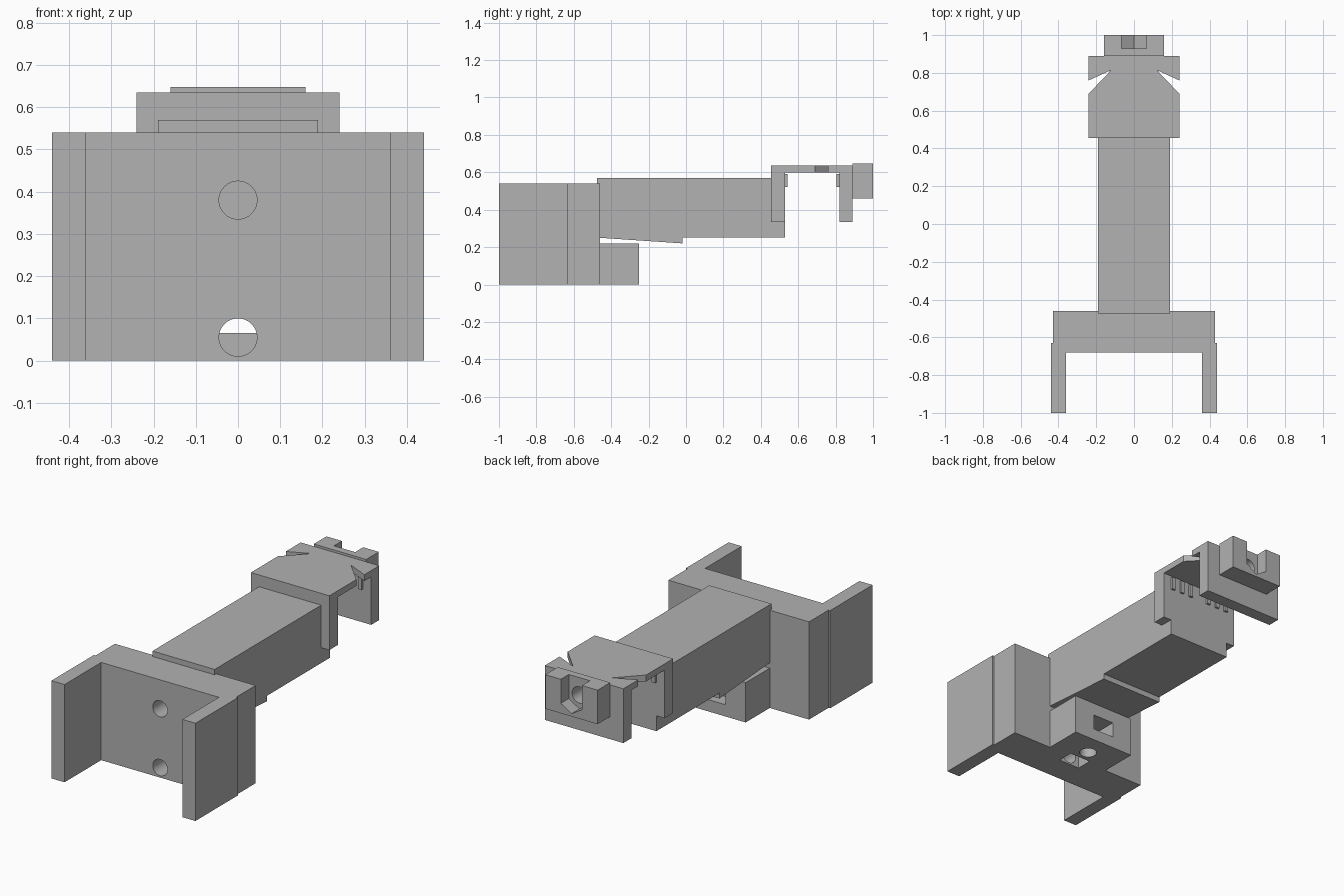
import bpy, bmesh, math
from mathutils import Matrix

cube = bpy.data.objects.get("Cube")
if cube:
    bpy.data.objects.remove(cube, do_unlink=True)

grey = bpy.data.materials.new("plain_grey")
grey.use_nodes = True
GREY = (0.445, 0.445, 0.445, 1)
grey.diffuse_color = GREY
grey.node_tree.nodes["Principled BSDF"].inputs["Base Color"].default_value = GREY


def finish(name, bm):
    """Turn a bmesh into a named object with the grey material."""
    bmesh.ops.recalc_face_normals(bm, faces=bm.faces)
    mesh = bpy.data.meshes.new(name)
    bm.to_mesh(mesh)
    bm.free()
    mesh.materials.append(grey)
    ob = bpy.data.objects.new(name, mesh)
    bpy.context.collection.objects.link(ob)
    return ob


def prism(name, points, axis, lo, hi):
    """Extrude a 2D outline along one axis."""
    place = {"x": lambda p, d: (d, p[0], p[1]),
             "y": lambda p, d: (p[0], d, p[1]),
             "z": lambda p, d: (p[0], p[1], d)}[axis]
    bm = bmesh.new()
    a = [bm.verts.new(place(p, lo)) for p in points]
    b = [bm.verts.new(place(p, hi)) for p in points]
    bm.faces.new(a)
    bm.faces.new(b)
    n = len(points)
    for i in range(n):
        j = (i + 1) % n
        bm.faces.new((a[i], a[j], b[j], b[i]))
    return finish(name, bm)


def box(name, x, y, z):
    return prism(name, [(x[0], y[0]), (x[1], y[0]), (x[1], y[1]), (x[0], y[1])], "z", *z)


def circle(u, v, r, n=40):
    return [(u + r * math.cos(2 * math.pi * i / n), v + r * math.sin(2 * math.pi * i / n))
            for i in range(n)]


def mirrored(half):
    """Close a half outline (x > 0) with its mirror image."""
    return half + [(-x, y) for x, y in reversed(half) if x > 0]


def cut(ob, cutters):
    """Subtract the cutters and bake the result."""
    for c in cutters:
        m = ob.modifiers.new(c.name, "BOOLEAN")
        m.operation, m.solver, m.object = "DIFFERENCE", "EXACT", c
    dg = bpy.context.evaluated_depsgraph_get()
    mesh = bpy.data.meshes.new_from_object(ob.evaluated_get(dg))
    ob.modifiers.clear()
    ob.data = mesh
    mesh.polygons.foreach_set("use_smooth", [True] * len(mesh.polygons))
    mesh.set_sharp_from_angle(angle=math.radians(30))


def remove(cutters):
    for c in cutters:
        bpy.data.objects.remove(c, do_unlink=True)


# U-shaped bracket with its screw foot
bracket = prism("mounting_bracket", mirrored(
    [(0.36, -0.68), (0.36, -1), (0.44, -1), (0.44, -0.63), (0.43, -0.63), (0.43, -0.46)]),
    "z", 0, 0.54)
foot = box("bracket_foot", (-0.19, 0.19), (-0.46, -0.25), (0, 0.22))
tools = [
    prism("upper_hole", circle(0, 0.38, 0.045), "y", -0.8, -0.4),
    prism("lower_hole", circle(0, 0.055, 0.045), "y", -0.8, -0.5),
    box("nut_pocket", (-0.065, 0.065), (-0.53, -0.44), (-0.1, 0.115)),
    box("foot_slot", (-0.065, 0.065), (-0.48, -0.2), (0.065, 0.15)),
    prism("foot_hole", circle(0, -0.375, 0.045), "z", -0.1, 0.1),
]
cut(bracket, tools)
cut(foot, tools[2:])
remove(tools)

# Long beam with a shallow wedge under its front half
prism("main_beam", [(-0.475, 0.57), (-0.475, 0.54), (-0.465, 0.54), (-0.465, 0.25),
                    (-0.02, 0.22), (-0.02, 0.25), (0.53, 0.25), (0.53, 0.57)],
      "x", -0.19, 0.19)

# Clip head: notched top plate, two hanging walls
prism("clip_top_plate", mirrored(
    [(0.24, 0.455), (0.24, 0.69), (0.12, 0.815), (0.24, 0.76), (0.24, 0.89)]),
    "z", 0.6, 0.635)
box("clip_front_wall", (-0.24, 0.24), (0.455, 0.53), (0.335, 0.6))
rear_wall = box("clip_rear_wall", (-0.24, 0.24), (0.82, 0.89), (0.335, 0.6))

# Small grip ribs facing each other inside the clip
for side in (-1, 1):
    for i in range(1, 4):
        x = side * i * 0.06
        for label, y in (("front", (0.53, 0.542)), ("rear", (0.805, 0.82))):
            box(f"{label}_grip_rib", (x - 0.011, x + 0.011), y, (0.52, 0.59))

# End block with a nut trap open at the top
end_block = box("end_block", (-0.16, 0.16), (0.89, 1), (0.46, 0.648))
tools = [
    prism("nut_trap", mirrored([(0, 0.475), (0.065, 0.515), (0.065, 0.7)]), "y", 0.93, 1.1),
    prism("end_hole", circle(0, 0.552, 0.045), "y", 0.75, 0.96),
]
cut(end_block, tools)
cut(rear_wall, tools[1:])
remove(tools)
